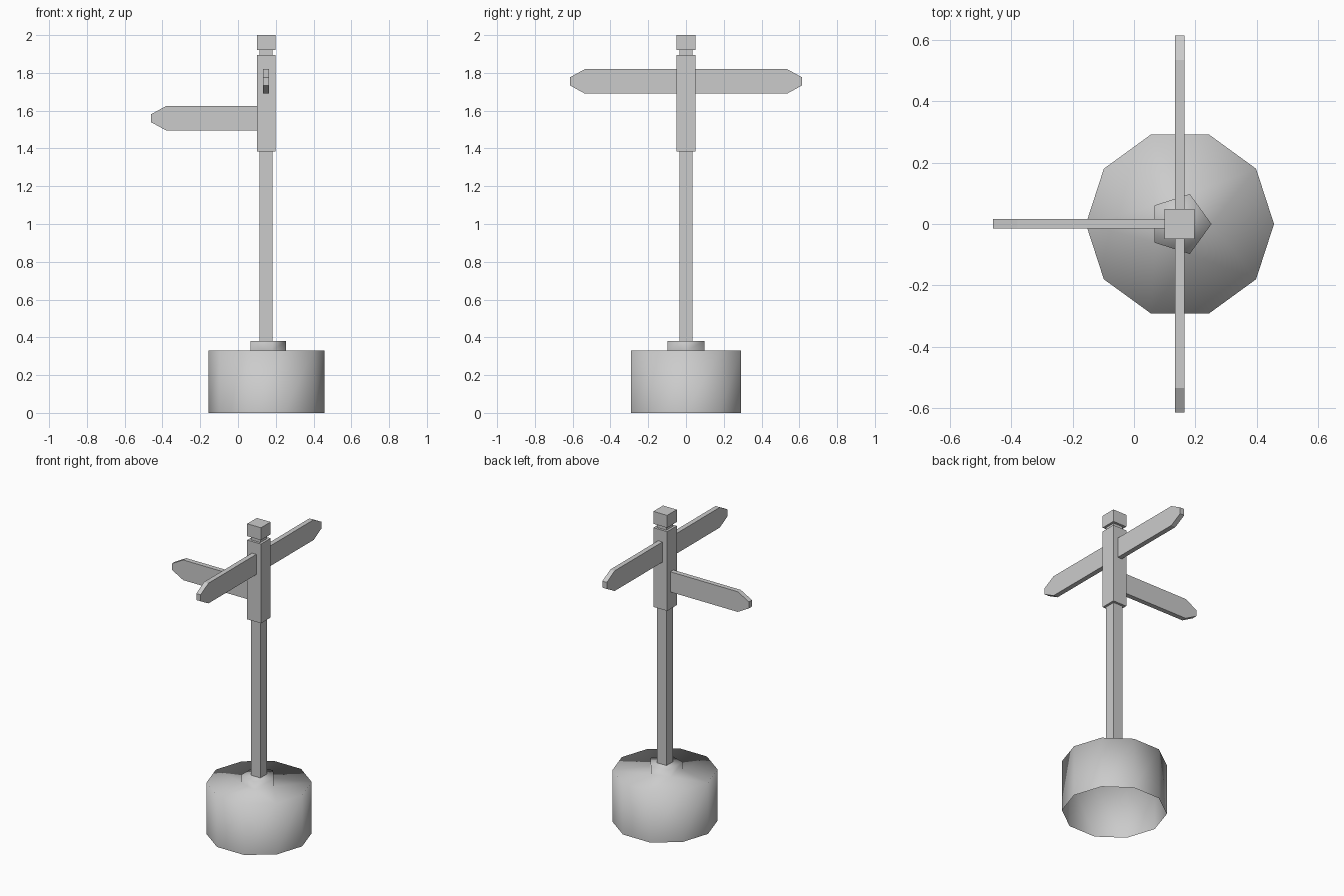
import bpy, bmesh, math

if "Cube" in bpy.data.objects:
    bpy.data.objects.remove(bpy.data.objects["Cube"])

CX = 0.149  # x of the post axis


def finish(bm, name, smooth=False):
    bmesh.ops.recalc_face_normals(bm, faces=bm.faces)
    me = bpy.data.meshes.new(name)
    bm.to_mesh(me)
    bm.free()
    for p in me.polygons:
        p.use_smooth = smooth
    ob = bpy.data.objects.new(name, me)
    bpy.context.collection.objects.link(ob)
    return ob


def ring(bm, n, r, z, start=0.0, cx=CX):
    return [bm.verts.new((cx + r * math.cos(start + math.tau * i / n),
                          r * math.sin(start + math.tau * i / n), z)) for i in range(n)]


def bridge(bm, a, b):
    n = len(a)
    for i in range(n):
        j = (i + 1) % n
        bm.faces.new((a[i], a[j], b[j], b[i]))


# Ten-sided mound, open underneath, blending into a five-sided collar
bm = bmesh.new()
low = ring(bm, 10, 0.307, 0.0, cx=0.15)
rim = ring(bm, 10, 0.307, 0.33, cx=0.15)
foot = ring(bm, 5, 0.103, 0.33, cx=0.15)
top = ring(bm, 5, 0.103, 0.38, cx=0.15)
bridge(bm, low, rim)
bridge(bm, foot, top)
for i in range(5):
    a, b, c = rim[2 * i], rim[2 * i + 1], rim[(2 * i + 2) % 10]
    f, g = foot[i], foot[(i + 1) % 5]
    bm.faces.new((a, b, f))
    bm.faces.new((b, g, f))
    bm.faces.new((b, c, g))
bm.faces.new(top)
finish(bm, "base_mound", smooth=True)

# Square post with thick sign block, neck and cap, lofted upward
bm = bmesh.new()
THIN, WIDE = 0.034, 0.049
levels = [(THIN, 0.37), (THIN, 1.385), (WIDE, 1.385), (WIDE, 1.895),
          (THIN, 1.895), (THIN, 1.92), (WIDE, 1.92), (WIDE, 2.0)]
rings = [ring(bm, 4, h * math.sqrt(2), z, math.pi / 4) for h, z in levels]
for a, b in zip(rings, rings[1:]):
    bridge(bm, a, b)
bm.faces.new(rings[0])
bm.faces.new(rings[-1])
finish(bm, "post")


# Pointed sign boards
def sign(name, z, angle, length):
    t = 0.0155
    profile = [(0.045, -0.065), (length - 0.08, -0.065), (length, -0.021),
               (length, 0.021), (length - 0.08, 0.065), (0.045, 0.065)]
    bm = bmesh.new()
    a = [bm.verts.new((x, -t, h)) for x, h in profile]
    b = [bm.verts.new((x, t, h)) for x, h in profile]
    bridge(bm, a, b)
    bm.faces.new(a)
    bm.faces.new(b)
    ob = finish(bm, name)
    ob.location = (CX, 0.0015 if angle == 180 else 0, z)
    ob.rotation_euler.z = math.radians(angle)


sign("sign_front", 1.755, -90, 0.615)
sign("sign_back", 1.755, 90, 0.615)
sign("sign_left", 1.56, 180, 0.609)
